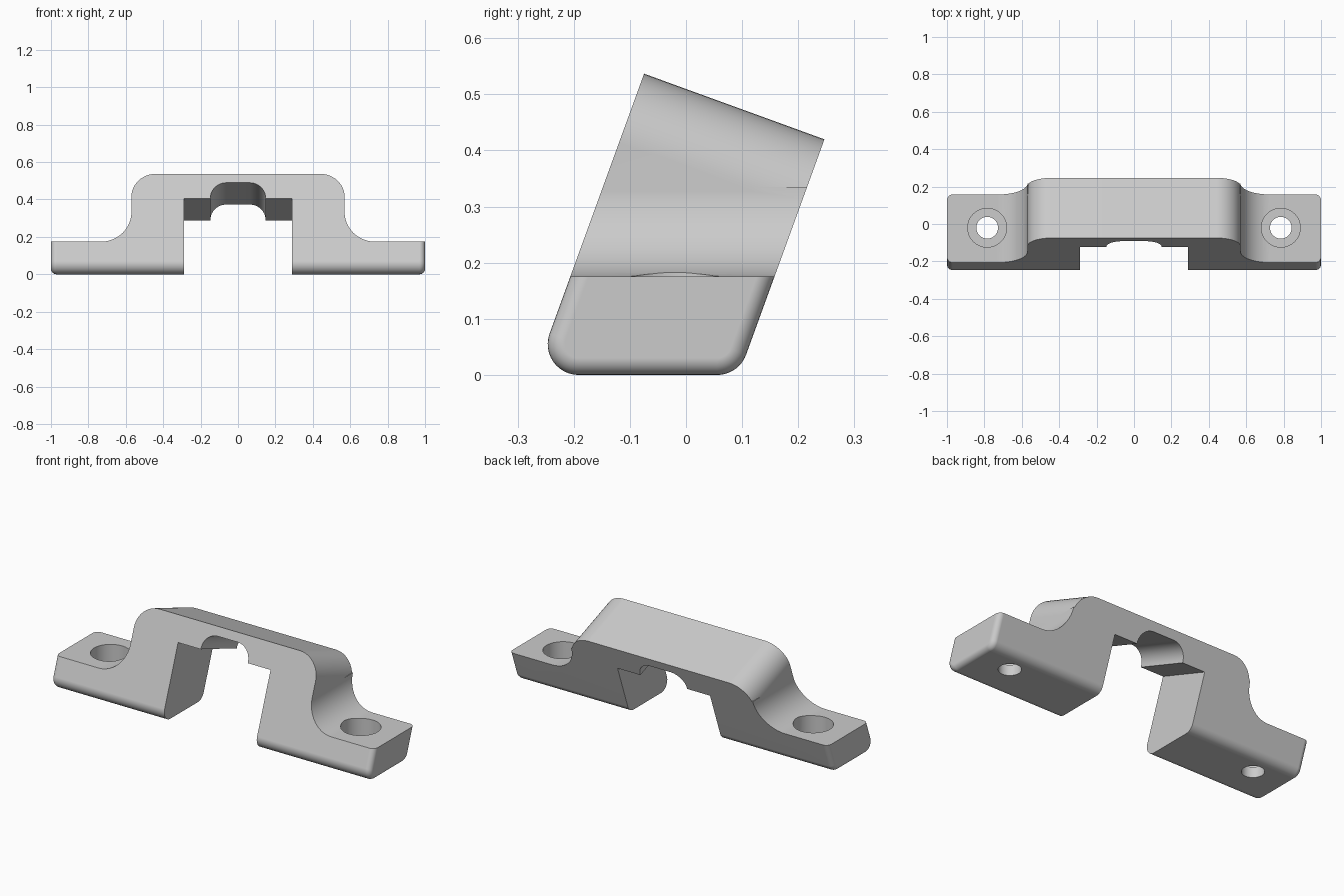
import bpy
import bmesh
from math import radians, tan, sin, cos, pi
from mathutils import Vector, Matrix

if "Cube" in bpy.data.objects:
    bpy.data.objects.remove(bpy.data.objects["Cube"], do_unlink=True)

TILT = radians(20)
grey = bpy.data.materials.new("plain grey")
grey.use_nodes = True
grey.diffuse_color = (0.6, 0.6, 0.6, 1)
grey.node_tree.nodes["Principled BSDF"].inputs["Base Color"].default_value = (0.6, 0.6, 0.6, 1)


def rounded(corners, steps=12):
    """Outline of 2D corners; a third value on a corner is its fillet radius."""
    out = []
    for i, c in enumerate(corners):
        p = Vector(c[:2])
        if len(c) < 3:
            out.append(p)
            continue
        a = (Vector(corners[i - 1][:2]) - p).normalized()
        b = (Vector(corners[(i + 1) % len(corners)][:2]) - p).normalized()
        half = a.angle(b) / 2
        centre = p + (a + b).normalized() * c[2] / sin(half)
        start = p + a * c[2] / tan(half) - centre
        end = p + b * c[2] / tan(half) - centre
        sweep = pi - 2 * half
        for k in range(steps + 1):
            t = k / steps
            out.append(centre + (start * sin((1 - t) * sweep) + end * sin(t * sweep)) / sin(sweep))
    return out


def finish(name, bm):
    bmesh.ops.recalc_face_normals(bm, faces=bm.faces)
    mesh = bpy.data.meshes.new(name)
    bm.to_mesh(mesh)
    bm.free()
    mesh.materials.append(grey)
    ob = bpy.data.objects.new(name, mesh)
    bpy.context.collection.objects.link(ob)
    return ob


def prism(name, corners, lo, hi, along="y", tilted=False, bevel=0):
    """Extrude an outline along x or y, optionally in the leaning frame."""
    bm = bmesh.new()
    ends = []
    for d in (lo, hi):
        ends.append([bm.verts.new((d, p.x, p.y) if along == "x" else (p.x, d, p.y))
                     for p in rounded(corners)])
    caps = [bm.faces.new(ring) for ring in ends]
    n = len(ends[0])
    for i in range(n):
        j = (i + 1) % n
        bm.faces.new((ends[0][i], ends[0][j], ends[1][j], ends[1][i]))
    bmesh.ops.recalc_face_normals(bm, faces=bm.faces)
    if bevel:
        rims = [e for f in caps for e in f.edges]
        bmesh.ops.bevel(bm, geom=rims, offset=bevel, segments=6, profile=0.5, affect="EDGES")
    if tilted:
        # origin is the upper front edge of the arch
        frame = Matrix.Translation((0, -0.075, 0.537)) @ Matrix.Rotation(-TILT, 4, "X")
        bm.transform(frame)
    return finish(name, bm)


def cylinder(name, x, y, z0, z1, r):
    bm = bmesh.new()
    bmesh.ops.create_cone(bm, cap_ends=True, segments=48, radius1=r, radius2=r, depth=z1 - z0,
                          matrix=Matrix.Translation((x, y, (z0 + z1) / 2)))
    return finish(name, bm)


def combine(target, tool, operation):
    mod = target.modifiers.new(operation, "BOOLEAN")
    mod.operation = operation
    mod.solver = "EXACT"
    mod.object = tool
    bpy.context.view_layer.objects.active = target
    bpy.ops.object.modifier_apply(modifier=mod.name)
    bpy.data.objects.remove(tool, do_unlink=True)


# Feet with upright fillets running into the arch
W = 0.5695
body = prism("clamp_bracket", [(-1.2, -0.2), (1.2, -0.2), (1.2, 0.175), (W, 0.175, 0.16),
                               (W, 0.335), (-W, 0.335), (-W, 0.175, 0.16), (-1.2, 0.175)], -1, 1)

# Leaning arch with rounded shoulders
arch = prism("arch", [(-0.57, -1.2), (0.57, -1.2), (0.57, 0, 0.13), (-0.57, 0, 0.13)],
             -0.6, 1, tilted=True)
combine(body, arch, "UNION")

# Leaning slab that trims front, back, underside and ends
slab = prism("slab", [(-0.27, 0, 0.055), (0.094, 0, 0.055), (0.385, 0.8), (0.021, 0.8)],
             -1, 1, along="x", bevel=0.03)
combine(body, slab, "INTERSECT")

# Channel between the legs and the rounded notch above it
channel = prism("channel", [(-0.29, -1.2), (0.29, -1.2), (0.29, -0.14), (-0.29, -0.14)],
                -0.6, 1, tilted=True)
combine(body, channel, "DIFFERENCE")
notch = prism("notch", [(-0.147, -0.3), (0.147, -0.3), (0.147, -0.05, 0.085), (-0.147, -0.05, 0.085)],
              -0.6, 1, tilted=True)
combine(body, notch, "DIFFERENCE")

# Counterbored screw holes
for side in (-1, 1):
    combine(body, cylinder("bore", side * 0.785, -0.02, 0.06, 0.5, 0.104), "DIFFERENCE")
    combine(body, cylinder("hole", side * 0.785, -0.02, -0.2, 0.4, 0.058), "DIFFERENCE")

# Single colour and clean shading
body.data.materials.clear()
body.data.materials.append(grey)
for face in body.data.polygons:
    face.material_index = 0
bpy.ops.object.select_all(action="DESELECT")
body.select_set(True)
bpy.context.view_layer.objects.active = body
bpy.ops.object.shade_smooth_by_angle(angle=radians(30))
weighted = body.modifiers.new("flat_normals", "WEIGHTED_NORMAL")
weighted.keep_sharp = True
